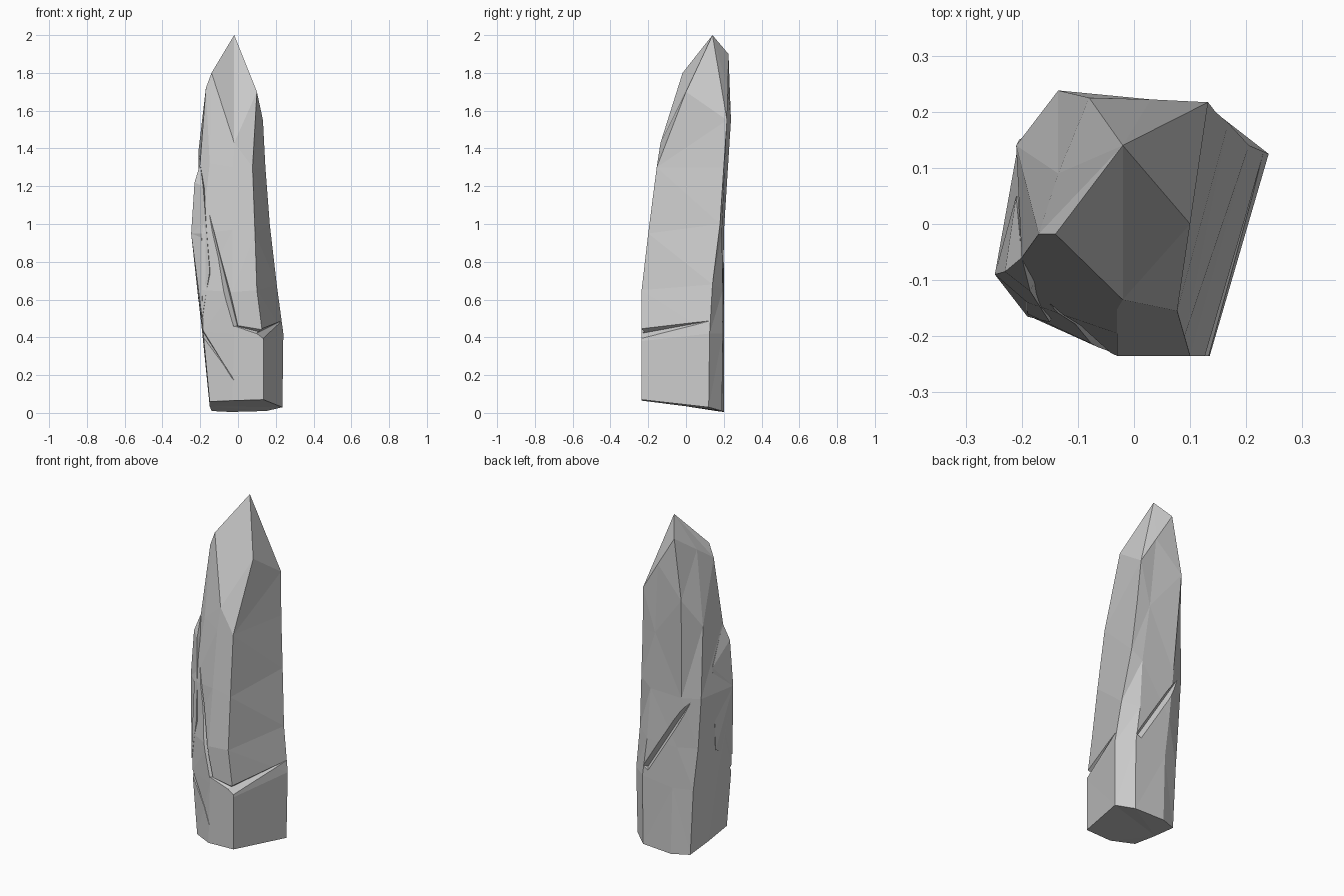
import bpy, bmesh
from mathutils import Vector

if "Cube" in bpy.data.objects:
    bpy.data.objects.remove(bpy.data.objects["Cube"])


def make_object(name, bm):
    bmesh.ops.recalc_face_normals(bm, faces=bm.faces)
    mesh = bpy.data.meshes.new(name)
    bm.to_mesh(mesh)
    bm.free()
    obj = bpy.data.objects.new(name, mesh)
    bpy.context.collection.objects.link(obj)
    return obj


# Cross-section columns: each corner rises through its own (x, y, z) path
columns = {
    "front_right": [(.135, -.235, .07), (.135, -.235, .38), (.10, -.235, .65),
                    (.09, -.2, .95), (.077, -.155, 1.3), (.10, 0, 1.7)],
    "right": [(.235, .12, .03), (.24, .125, .42), (.205, .14, .68),
              (.168, .18, 1.0), (.145, .2, 1.3), (.132, .217, 1.55)],
    "back_right": [(.15, .19, .01), (.15, .195, .42), (.12, .195, .65),
                   (.1, .19, .95), (.06, .205, 1.3), (.03, .222, 1.72)],
    "back_left": [(-.04, .2, .005), (-.05, .2, .4), (-.08, .2, .65),
                  (-.11, .2, .95), (-.135, .238, 1.55), (-.08, .225, 1.9)],
    "left_back": [(-.14, .16, .01), (-.16, .16, .4), (-.185, .15, .65),
                  (-.205, .15, .95), (-.21, .14, 1.38), (-.135, .09, 1.8)],
    "left": [(-.15, 0, .035), (-.19, -.03, .43), (-.215, -.06, .65),
             (-.248, -.09, .95), (-.20, -.06, 1.33), (-.17, -.018, 1.72)],
    "front_left": [(-.15, -.17, .06), (-.185, -.165, .43), (-.19, -.16, .65),
                   (-.19, -.14, .95), (-.15, -.10, 1.32), (-.14, -.018, 1.8)],
    "front": [(-.03, -.235, .065), (-.02, -.235, .42), (-.03, -.235, .64),
              (-.03, -.195, .97), (-.03, -.152, 1.3), (-.02, -.135, 1.43)],
}

# Main rock body
bm = bmesh.new()
cols = [[bm.verts.new(p) for p in path] for path in columns.values()]
tip = bm.verts.new((-.02, .14, 2.0))
n = len(cols)
for i in range(n):
    a, b = cols[i], cols[(i + 1) % n]
    for k in range(len(a) - 1):
        bm.faces.new((a[k], b[k], b[k + 1], a[k + 1]))
    bm.faces.new((a[-1], b[-1], tip))
bm.faces.new([c[0] for c in reversed(cols)])
bmesh.ops.triangulate(bm, faces=bm.faces)
rock = make_object("rock_pillar", bm)

# Raised slab on the left side, ending in a step below the shoulder
bm = bmesh.new()
for p in [(-.248, -.09, .95), (-.23, -.085, 1.22), (-.20, -.06, 1.32),
          (-.185, -.12, 1.2), (-.15, -.175, .75), (-.19, -.165, .5),
          (-.21, .02, .6), (-.21, .05, 1.1), (-.13, 0, 1.1), (-.12, -.1, .6)]:
    bm.verts.new(p)
bmesh.ops.convex_hull(bm, input=bm.verts)
slab = make_object("left_slab", bm)


def boolean(target, tool, operation):
    mod = target.modifiers.new(operation, "BOOLEAN")
    mod.object, mod.operation, mod.solver = tool, operation, "EXACT"
    bpy.context.view_layer.objects.active = target
    bpy.ops.object.modifier_apply(modifier=mod.name)
    bpy.data.objects.remove(tool)


def crack(p, q, out, w0, w1, depth):
    """Cut a tapering V groove between surface points p and q."""
    p, q, out = Vector(p), Vector(q), Vector(out).normalized()
    side = (q - p).cross(out).normalized()
    bm = bmesh.new()
    for c, w in ((p, w0), (q, w1)):
        bm.verts.new(c - out * depth * min(1, w / max(w0, w1)))
        for s in (-1, 1):
            bm.verts.new(c + out * .03 + side * s * w)
    bmesh.ops.convex_hull(bm, input=bm.verts)
    cutter = make_object("crack_cutter", bm)
    cutter.hide_render = True
    boolean(rock, cutter, "DIFFERENCE")


boolean(rock, slab, "UNION")

# Ledge notch round the right side, and cracks on front, left and back
crack((.118, -.25, .42), (.24, .14, .49), (1, -.3, 0), .045, .008, .025)
crack((.13, -.236, .425), (-.03, -.236, .465), (0, -1, 0), .04, .006, .02)
crack((-.01, -.236, .46), (-.19, -.125, 1.2), (-.4, -1, 0), .03, .008, .018)
crack((-.2, -.16, .44), (-.02, -.237, .17), (-.4, -1, 0), .03, .005, .02)
crack((.13, .2, .47), (-.2, .18, 1.0), (0, 1, 0), .045, .006, .03)
